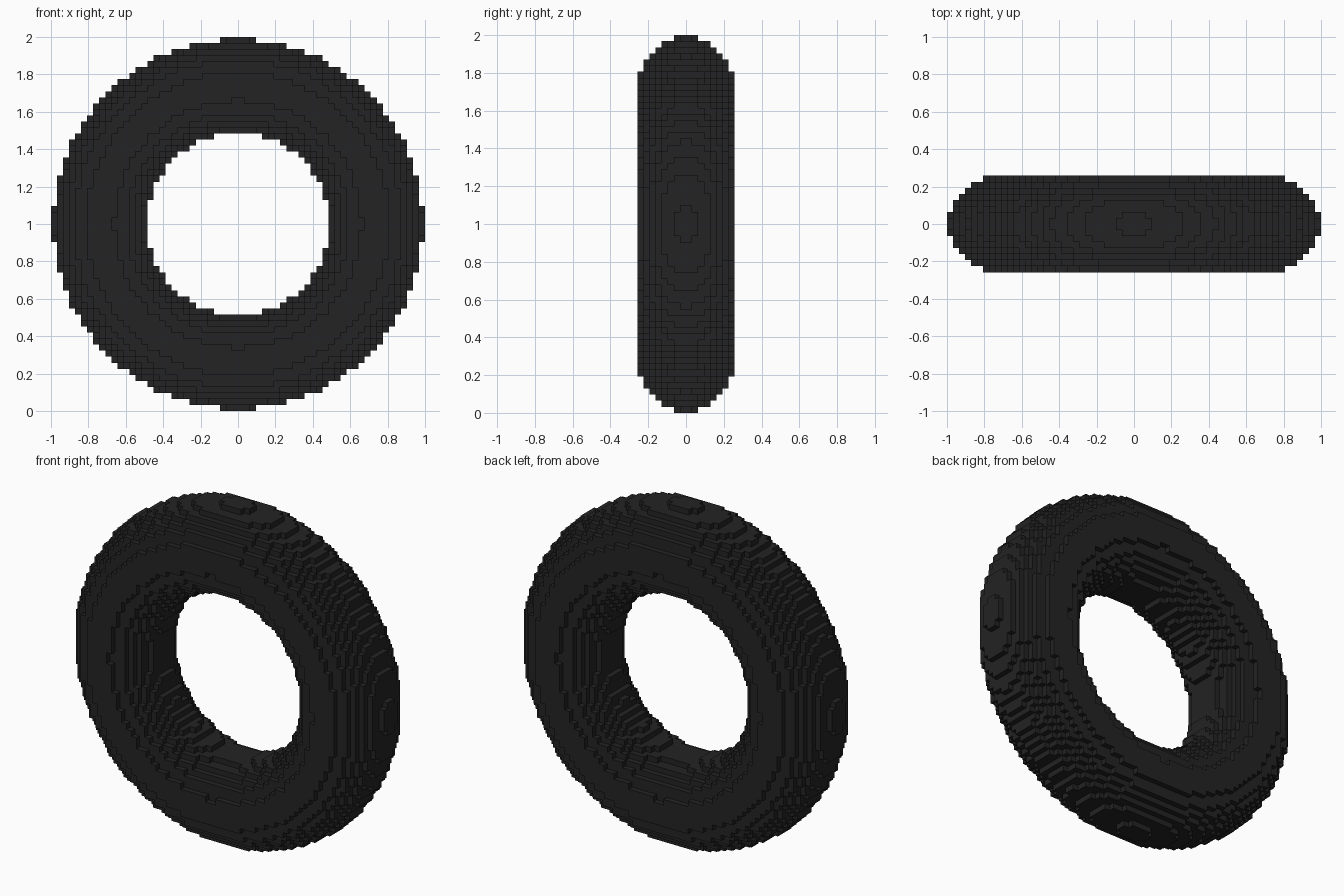
import bpy
import bmesh
import math
from mathutils import Vector

cube = bpy.data.objects.get("Cube")
if cube:
    bpy.data.objects.remove(cube, do_unlink=True)

HALF = 31                # half the ring's width, in blocks
DEPTH = 8                # half the ring's thickness, in blocks
SIZE = 1.0 / HALF        # edge length of one block
RING_RADIUS = 22.84      # centre line of the tube, in blocks
TUBE_SQUARED = 61.59     # squared tube radius, in blocks


def is_filled(i, j, k):
    """True when the centre of the block lies within the tube."""
    x, y, z = i + 0.5, j + 0.5, k + 0.5
    return (math.hypot(x, z) - RING_RADIUS) ** 2 + y * y < TUBE_SQUARED


# Charcoal rubber
charcoal = bpy.data.materials.new("charcoal")
charcoal.use_nodes = True
colour = (0.017, 0.017, 0.017, 1.0)
charcoal.diffuse_color = colour
charcoal.node_tree.nodes["Principled BSDF"].inputs["Base Color"].default_value = colour

# Blocks that make up the ring
blocks = {(i, j, k)
          for i in range(-HALF, HALF)
          for j in range(-DEPTH, DEPTH)
          for k in range(-HALF, HALF) if is_filled(i, j, k)}

# Skin: one square wherever a block meets empty space
bm = bmesh.new()
corners = {}


def corner(p):
    if p not in corners:
        corners[p] = bm.verts.new(Vector((p[0], p[1], p[2] + HALF)) * SIZE)
    return corners[p]


for block in blocks:
    for axis in range(3):
        u, v = (axis + 1) % 3, (axis + 2) % 3
        for side in (0, 1):
            neighbour = list(block)
            neighbour[axis] += 2 * side - 1
            if tuple(neighbour) in blocks:
                continue
            square = []
            for du, dv in ((0, 0), (1, 0), (1, 1), (0, 1)):
                p = list(block)
                p[axis] += side
                p[u] += du
                p[v] += dv
                square.append(corner(tuple(p)))
            bm.faces.new(square if side else square[::-1])

mesh = bpy.data.meshes.new("block_ring")
bm.to_mesh(mesh)
bm.free()
mesh.materials.append(charcoal)
ring = bpy.data.objects.new("block_ring", mesh)
bpy.context.collection.objects.link(ring)
